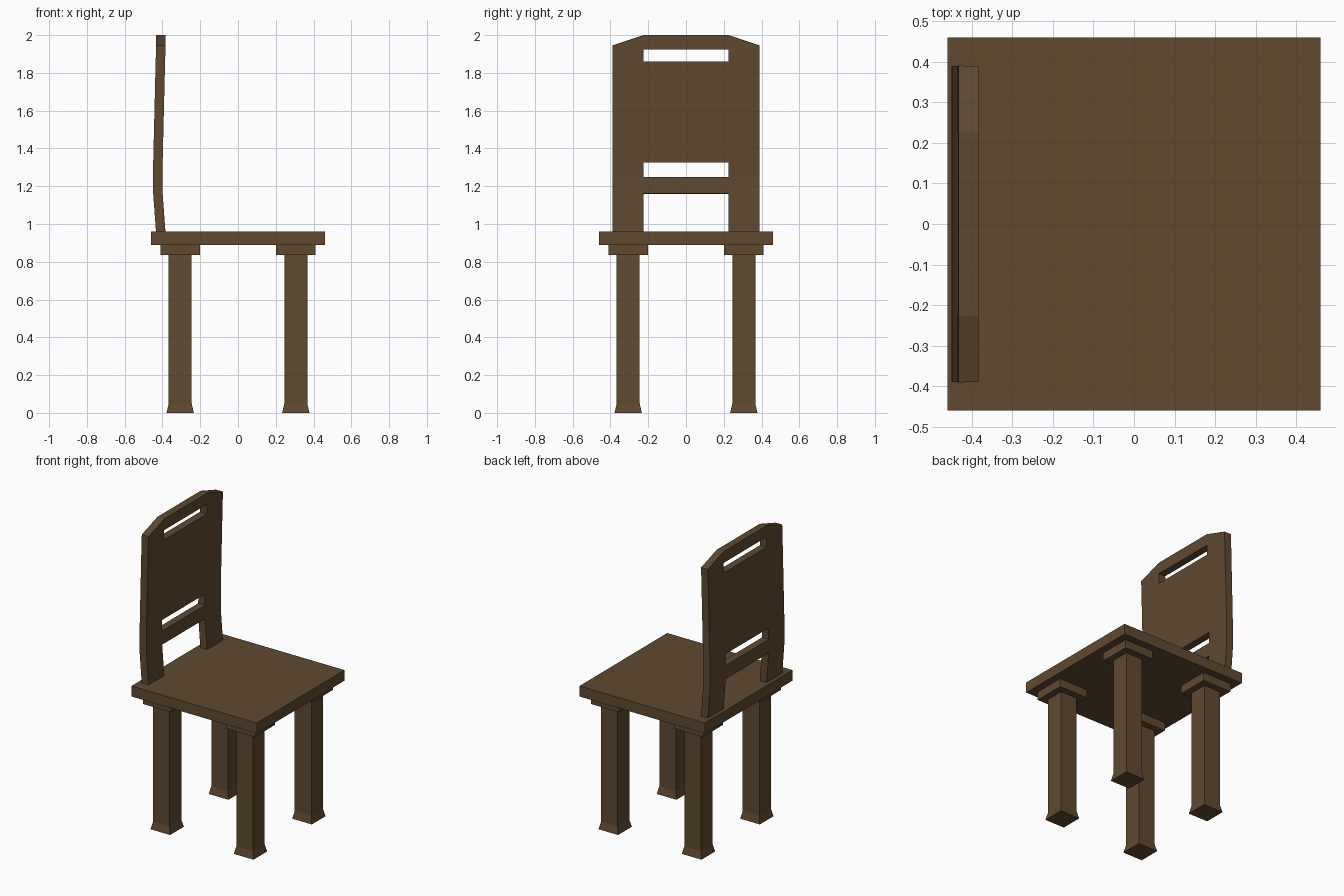
import bpy, bmesh

if "Cube" in bpy.data.objects:
    bpy.data.objects.remove(bpy.data.objects["Cube"])

wood = bpy.data.materials.new("brown_wood")
wood.diffuse_color = (0.115, 0.067, 0.030, 1)
wood.use_nodes = True
wood.node_tree.nodes["Principled BSDF"].inputs["Base Color"].default_value = wood.diffuse_color


def add_object(name, bm):
    bm.normal_update()
    mesh = bpy.data.meshes.new(name)
    bm.to_mesh(mesh)
    bm.free()
    mesh.materials.append(wood)
    obj = bpy.data.objects.new(name, mesh)
    bpy.context.collection.objects.link(obj)
    return obj


def square_stack(name, cx, cy, sections):
    """Capped square column lofted through (z, half width) sections."""
    bm = bmesh.new()
    rings = [[bm.verts.new((cx + sx * h, cy + sy * h, z))
              for sx, sy in ((-1, -1), (1, -1), (1, 1), (-1, 1))]
             for z, h in sections]
    for a, b in zip(rings, rings[1:]):
        for i in range(4):
            j = (i + 1) % 4
            bm.faces.new((a[i], a[j], b[j], b[i]))
    bm.faces.new(rings[0][::-1])
    bm.faces.new(rings[-1])
    return add_object(name, bm)


# Seat board
square_stack("seat", 0, 0, [(0.89, 0.46), (0.96, 0.46)])

# Legs with flared feet, and the mounting blocks above them
for xn, sx in (("left", -1), ("right", 1)):
    for yn, sy in (("front", -1), ("back", 1)):
        x, y = sx * 0.306, sy * 0.306
        square_stack(f"{yn}_{xn}_leg", x, y,
                     [(0, 0.072), (0.05, 0.061), (0.835, 0.061)])
        square_stack(f"{yn}_{xn}_leg_block", x, y,
                     [(0.835, 0.105), (0.89, 0.105)])

# Backrest: gently bowed panel with three openings and clipped top corners
ys = [-0.39, -0.225, 0.225, 0.39]
rows = [(0.958, -0.409), (1.16, -0.424), (1.25, -0.4245), (1.325, -0.424),
        (1.86, -0.411), (1.925, -0.409), (2.0, -0.408)]
openings = {0, 2, 4 + 0}  # middle column rows left empty
openings = {0, 2, 4} - {4} | {4 + 0} if rows[4][0] < 1.8 else {0, 2, 4}
openings.discard(3)
bm = bmesh.new()
grid = []
for r, (z, x) in enumerate(rows):
    outer_z = 1.945 if r == len(rows) - 1 else z
    grid.append([bm.verts.new((x, y, outer_z if abs(y) > 0.3 else z)) for y in ys])
for r in range(len(rows) - 1):
    for c in range(3):
        if not (c == 1 and r in openings):
            bm.faces.new((grid[r][c], grid[r][c + 1], grid[r + 1][c + 1], grid[r + 1][c]))
back = add_object("backrest", bm)
solid = back.modifiers.new("thickness", "SOLIDIFY")
solid.thickness = 0.05
solid.offset = 0
